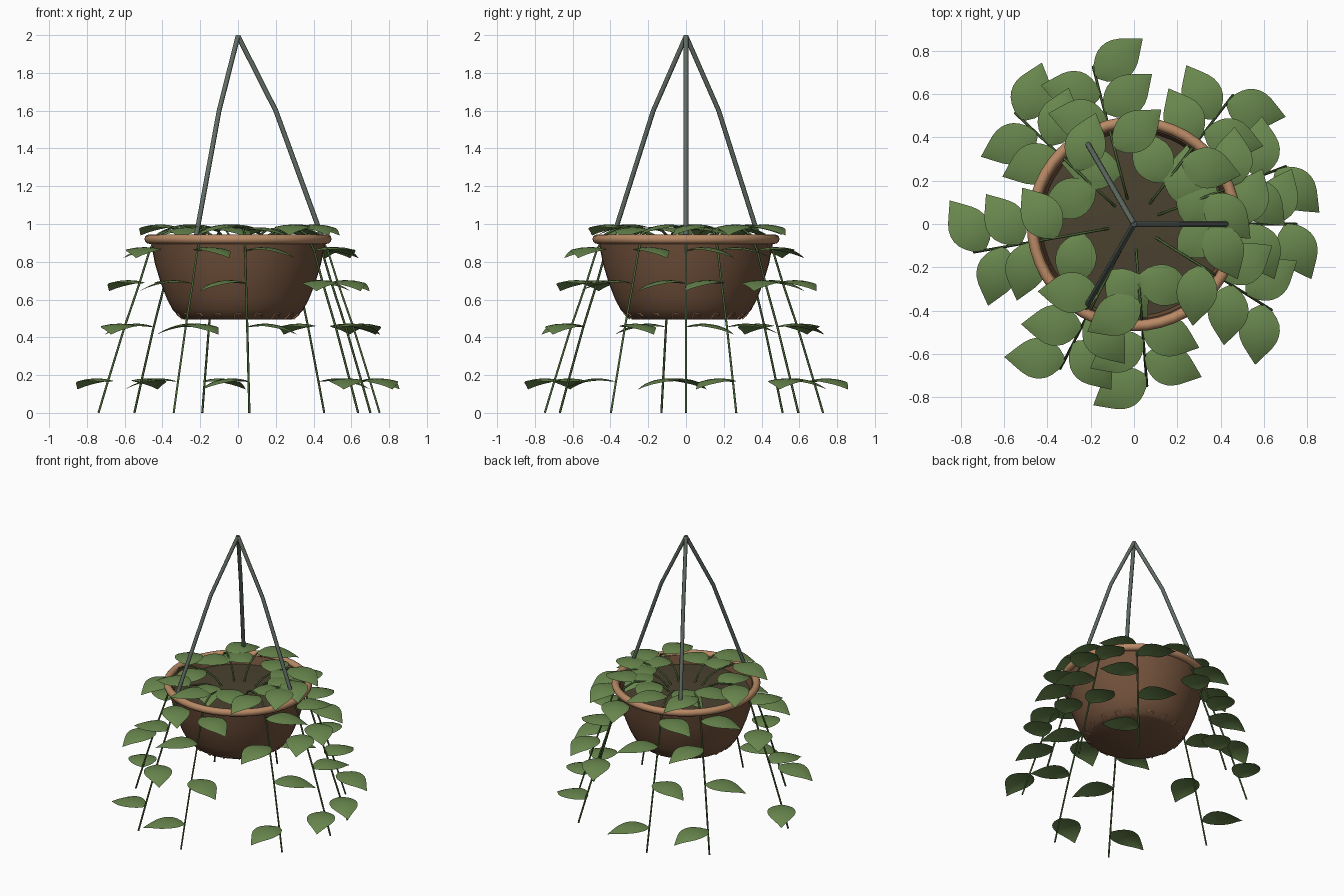
import bpy, bmesh, math
from mathutils import Vector

default_cube = bpy.data.objects.get("Cube")
if default_cube:
    bpy.data.objects.remove(default_cube)


def make_material(name, red, green, blue):
    material = bpy.data.materials.new(name)
    material.use_nodes = True
    colour = (red, green, blue, 1)
    material.diffuse_color = colour
    shader = material.node_tree.nodes["Principled BSDF"]
    shader.inputs["Base Color"].default_value = colour
    shader.inputs["Roughness"].default_value = 0.8
    return material


pot_brown = make_material("pot brown", 0.17, 0.085, 0.045)
rim_tan = make_material("rim tan", 0.48, 0.25, 0.13)
soil_dark = make_material("dark soil", 0.07, 0.055, 0.03)
leaf_green = make_material("leaf green", 0.14, 0.24, 0.075)
stem_green = make_material("stem green", 0.07, 0.13, 0.04)
hanger_grey = make_material("hanger grey green", 0.12, 0.15, 0.125)


def add_object(name, mesh, material):
    if not mesh.materials:
        mesh.materials.append(material)
    obj = bpy.data.objects.new(name, mesh)
    bpy.context.collection.objects.link(obj)
    return obj


def smooth(mesh):
    for face in mesh.polygons:
        face.use_smooth = True


def lathe(name, profile, material, steps=48):
    """Spin a (radius, height) profile around the z axis."""
    bm = bmesh.new()
    verts = [bm.verts.new((r, 0, z)) for r, z in profile]
    edges = [bm.edges.new(pair) for pair in zip(verts, verts[1:])]
    bmesh.ops.spin(bm, geom=verts + edges, cent=(0, 0, 0), axis=(0, 0, 1),
                   angle=math.tau, steps=steps, use_duplicate=False)
    bmesh.ops.remove_doubles(bm, verts=bm.verts, dist=0.0001)
    bmesh.ops.recalc_face_normals(bm, faces=bm.faces)
    mesh = bpy.data.meshes.new(name)
    bm.to_mesh(mesh)
    bm.free()
    obj = add_object(name, mesh, material)
    bpy.context.view_layer.objects.active = obj
    obj.select_set(True)
    bpy.ops.object.shade_smooth_by_angle(angle=math.radians(40))
    obj.select_set(False)
    return obj


def tube(name, points, radius, material, resolution=2):
    """Round tube along a polyline."""
    curve = bpy.data.curves.new(name, "CURVE")
    curve.dimensions = "3D"
    curve.bevel_depth = radius
    curve.bevel_resolution = resolution
    curve.use_fill_caps = True
    spline = curve.splines.new("POLY")
    spline.points.add(len(points) - 1)
    for target, point in zip(spline.points, points):
        target.co = (*point, 1)
    spline.use_smooth = True
    return add_object(name, curve, material)


def polar(radius, angle, z):
    return Vector((radius * math.cos(angle), radius * math.sin(angle), z))


# Hollow bowl, filled with soil
lathe("pot", [(0, 0.495), (0.285, 0.495), (0.31, 0.51), (0.345, 0.545), (0.375, 0.6),
              (0.41, 0.69), (0.44, 0.79), (0.465, 0.92), (0.44, 0.92), (0.41, 0.79),
              (0.39, 0.72), (0, 0.72)], pot_brown)
lathe("soil", [(0.425, 0.86), (0.3, 0.87), (0, 0.88)], soil_dark)

# Rounded rim
bpy.ops.mesh.primitive_torus_add(major_radius=0.47, minor_radius=0.025, major_segments=48,
                                 minor_segments=12, location=(0, 0, 0.92))
rim = bpy.context.object
rim.name = "rim"
rim.data.materials.append(rim_tan)
smooth(rim.data)
rim.select_set(False)

# Small stitched loops around the foot of the bowl
LOOPS = 18
for i in range(LOOPS):
    a = math.tau * (i + 0.5) / LOOPS
    tube(f"foot_loop_{i + 1}", [polar(0.297, a - 0.06, 0.497), polar(0.325, a - 0.05, 0.523),
                                polar(0.328, a + 0.04, 0.526), polar(0.315, a + 0.06, 0.512)],
         0.004, rim_tan, 1)

# Three hangers meeting at the top
for i in range(3):
    a = math.tau * i / 3
    tube(f"hanger_{i + 1}", [polar(r, a, z) for r, z in
                             ((0.445, 0.93), (0.2, 1.6), (0, 1.995))], 0.013, hanger_grey)

# One arched, pointed leaf shared by every stem, growing along +x
LENGTH = 0.28
HALF_WIDTHS = (0.006, 0.05, 0.073, 0.088, 0.094, 0.093, 0.085, 0.069, 0.047, 0.024, 0.001)
bm = bmesh.new()
rows = []
for i, half in enumerate(HALF_WIDTHS):
    t = i / (len(HALF_WIDTHS) - 1)
    arch = 0.1 * t - 0.14 * t * t
    rows.append([bm.verts.new((LENGTH * t, half * s, arch - 0.012 * s * s * half / 0.094))
                 for s in (-1, -0.5, 0, 0.5, 1)])
for low, high in zip(rows, rows[1:]):
    for j in range(4):
        bm.faces.new((low[j], high[j], high[j + 1], low[j + 1]))
leaf_mesh = bpy.data.meshes.new("leaf")
bm.to_mesh(leaf_mesh)
bm.free()
smooth(leaf_mesh)

# Trailing stems with leaves on alternating sides
STEM_ANGLES = (0, 20.8, 52.5, 104.6, 137, 190, 243, 274.6, 328)
STEM_PATH = ((0.12, 0.875), (0.17, 0.93), (0.24, 0.965), (0.36, 0.98), (0.43, 0.945),
             (0.475, 0.86), (0.53, 0.685), (0.61, 0.455), (0.7, 0.165), (0.75, 0.0))
LEAF_NODES = (2, 3, 5, 6, 7, 8)
for i, degrees in enumerate(STEM_ANGLES):
    a = math.radians(degrees)
    tube(f"stem_{i + 1}", [polar(r, a, z) for r, z in STEM_PATH], 0.006, stem_green, 1)
    for k, node in enumerate(LEAF_NODES):
        r, z = STEM_PATH[node]
        leaf = add_object(f"leaf_{i + 1}_{k + 1}", leaf_mesh, leaf_green)
        leaf.location = polar(r, a, z)
        side = 1 if k % 2 == 0 else -1
        leaf.rotation_euler.z = a + side * math.radians(65)
